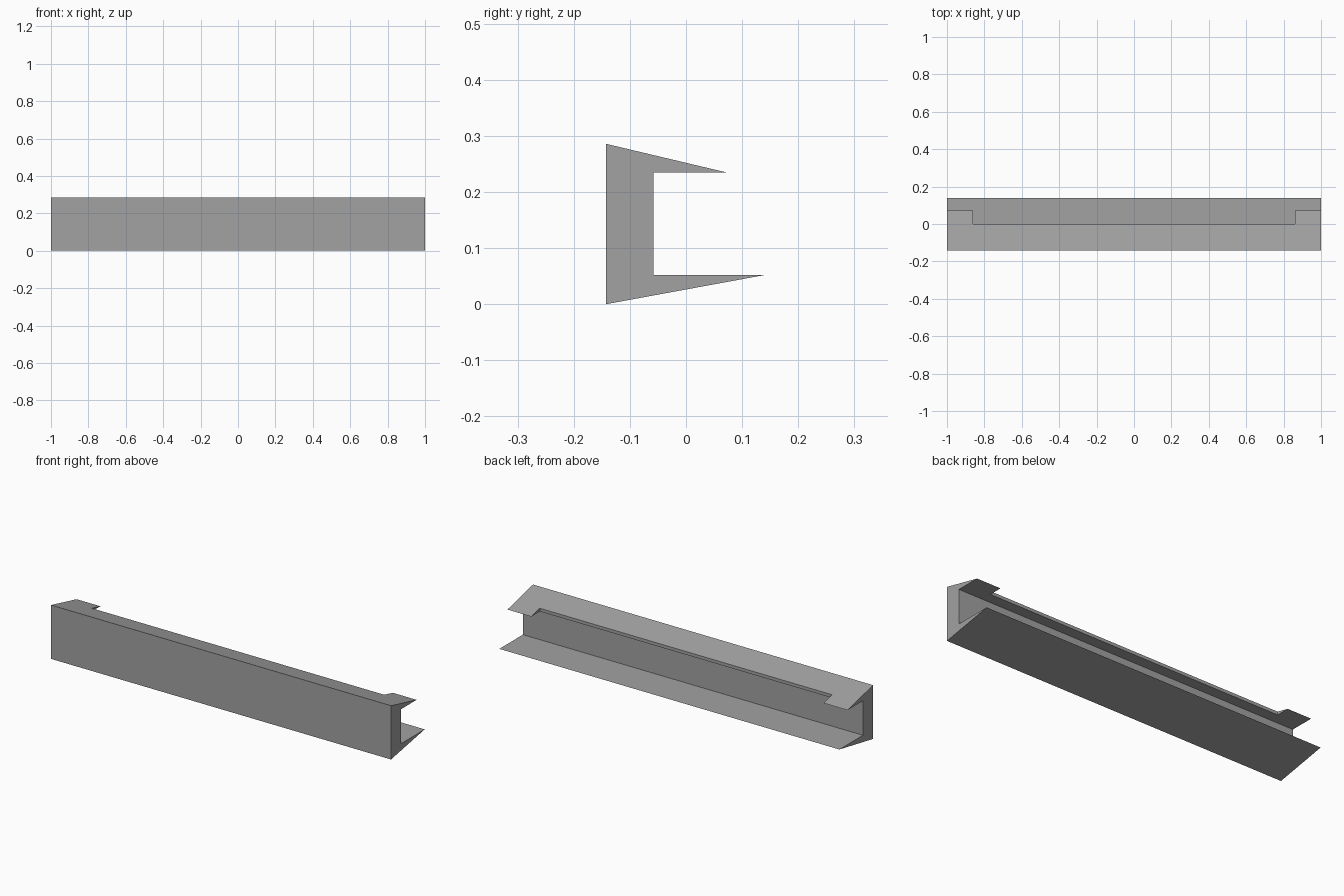
import bpy, bmesh

if "Cube" in bpy.data.objects:
    bpy.data.objects.remove(bpy.data.objects["Cube"])

grey = bpy.data.materials.new("mid_grey")
grey.diffuse_color = (0.36, 0.36, 0.36, 1)
grey.use_nodes = True
grey.node_tree.nodes["Principled BSDF"].inputs["Base Color"].default_value = grey.diffuse_color


def extrude_profile(name, profile, half_length):
    """Extrude a (y, z) outline along x, centred on x = 0."""
    bm = bmesh.new()
    face = bm.faces.new([bm.verts.new((-half_length, y, z)) for y, z in profile])
    ext = bmesh.ops.extrude_face_region(bm, geom=[face])
    verts = [g for g in ext["geom"] if isinstance(g, bmesh.types.BMVert)]
    bmesh.ops.translate(bm, verts=verts, vec=(2 * half_length, 0, 0))
    bmesh.ops.recalc_face_normals(bm, faces=bm.faces)
    mesh = bpy.data.meshes.new(name)
    bm.to_mesh(mesh)
    bm.free()
    mesh.materials.append(grey)
    obj = bpy.data.objects.new(name, mesh)
    bpy.context.collection.objects.link(obj)
    return obj


# Channel rail: front web, tapered lower flange, shorter tapered upper flange
rail = extrude_profile("channel_rail", [
    (-0.143, 0), (0.14, 0.052), (-0.058, 0.052),
    (-0.058, 0.235), (0.072, 0.235), (-0.143, 0.286)], 1.0)

# Long notch in the upper flange, leaving a tab at each end
cutter = extrude_profile("notch_cutter", [
    (0, 0.15), (0.2, 0.15), (0.2, 0.4), (0, 0.4)], 0.86)
cutter.hide_render = True
cutter.hide_viewport = True

notch = rail.modifiers.new("notch", "BOOLEAN")
notch.operation = "DIFFERENCE"
notch.solver = "EXACT"
notch.object = cutter
